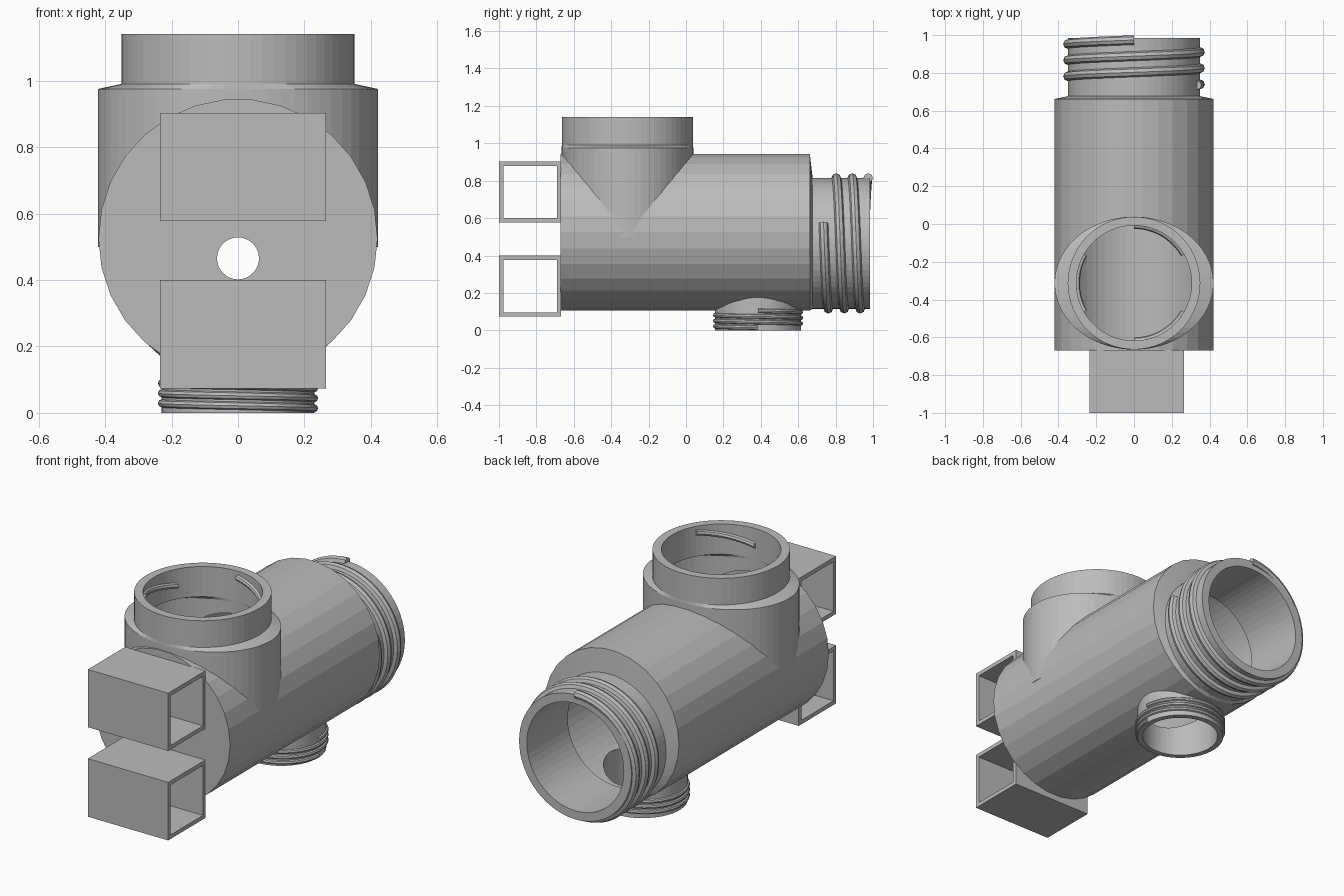
import bpy, bmesh
from math import pi, cos, sin, radians

if "Cube" in bpy.data.objects:
    bpy.data.objects.remove(bpy.data.objects["Cube"])

grey = bpy.data.materials.new("plain grey")
grey.diffuse_color = (0.5, 0.5, 0.5, 1)
grey.use_nodes = True
grey.node_tree.nodes["Principled BSDF"].inputs["Base Color"].default_value = grey.diffuse_color
N = 60


def skin(name, rings, cyclic=False):
    """Join equal-length rings with quads; cap the ends or close the loop."""
    bm = bmesh.new()
    vs = [[bm.verts.new(p) for p in r] for r in rings]
    pairs = list(zip(vs, vs[1:])) + ([(vs[-1], vs[0])] if cyclic else [])
    for a, b in pairs:
        for i in range(len(a)):
            j = (i + 1) % len(a)
            bm.faces.new((a[i], a[j], b[j], b[i]))
    if not cyclic:
        bm.faces.new(vs[0])
        bm.faces.new(vs[-1])
    bmesh.ops.recalc_face_normals(bm, faces=bm.faces)
    me = bpy.data.meshes.new(name)
    bm.to_mesh(me)
    bm.free()
    me.materials.append(grey)
    ob = bpy.data.objects.new(name, me)
    bpy.context.collection.objects.link(ob)
    return ob


def ring_y(y, r, cz, coarse=False):
    """Circle around the y axis; coarse gives a 30-sided outline."""
    k = cos(pi / 30) if coarse else 1
    return [(r * (k if i % 2 else 1) * cos(2 * pi * i / N), y,
             cz + r * (k if i % 2 else 1) * sin(2 * pi * i / N)) for i in range(N)]


def ring_z(z, rx, ry, cy):
    return [(rx * cos(2 * pi * i / N), cy + ry * sin(2 * pi * i / N), z) for i in range(N)]


def boolean(ob, other, op):
    m = ob.modifiers.new("cut", 'BOOLEAN')
    m.operation, m.solver, m.object = op, 'EXACT', other
    bpy.context.view_layer.objects.active = ob
    bpy.ops.object.modifier_apply(modifier=m.name)
    bpy.data.objects.remove(other)


def thread(name, place, a0, a1, h0, h1, r, dr, dh):
    """Raised rounded ridge along a helix; place maps (radius, angle, height) to xyz."""
    n = max(12, int(abs(a1 - a0) / 6))
    rings = []
    for i in range(n + 1):
        t = i / n
        a, h = radians(a0 + (a1 - a0) * t), h0 + (h1 - h0) * t
        rings.append([place(r + dr * cos(q * pi / 4), a, h + dh * sin(q * pi / 4))
                      for q in range(8)])
    return skin(name, rings)


# main barrel with offset neck, side port and drain port
PY, DY, MZ, NZ = -0.313, 0.385, 0.525, 0.465
body = skin("body", [ring_y(-0.67, 0.42, MZ, True), ring_y(0.662, 0.42, MZ, True),
                     ring_y(0.677, 0.35, NZ), ring_y(0.985, 0.35, NZ)])
boolean(body, skin("port", [ring_z(0.5, 0.421, 0.352, PY), ring_z(0.975, 0.421, 0.352, PY),
                            ring_z(0.99, 0.351, 0.351, PY), ring_z(1.14, 0.351, 0.351, PY)]), 'UNION')
boolean(body, skin("drain", [ring_z(0, 0.23, 0.23, DY), ring_z(0.25, 0.23, 0.23, DY)]), 'UNION')

# hollow interior and the openings
boolean(body, skin("chamber", [ring_y(-0.63, 0.37, MZ), ring_y(0.62, 0.37, MZ),
                               ring_y(0.621, 0.302, NZ), ring_y(1.02, 0.302, NZ)]), 'DIFFERENCE')
boolean(body, skin("port_bore", [ring_z(0.55, 0.362, 0.305, PY), ring_z(0.955, 0.362, 0.305, PY),
                                 ring_z(0.97, 0.305, 0.305, PY), ring_z(1.2, 0.305, 0.305, PY)]), 'DIFFERENCE')
boolean(body, skin("drain_bore", [ring_z(-0.05, 0.2, 0.2, DY), ring_z(0.3, 0.2, 0.2, DY)]), 'DIFFERENCE')
boolean(body, skin("front_hole", [ring_y(-0.75, 0.063, NZ), ring_y(-0.5, 0.063, NZ)]), 'DIFFERENCE')

# screw threads
thread("neck_thread", lambda r, a, h: (r * cos(a), h, NZ + r * sin(a)),
       18, 18 - 2.8 * 360, 0.735, 0.974, 0.35, 0.025, 0.025)
around_drain = lambda r, a, h: (r * cos(a), DY + r * sin(a), h)
thread("drain_thread", around_drain, 0, 1080, 0.104, 0.014, 0.23, 0.011, 0.012)
around_port = lambda r, a, h: (r * cos(a), PY + r * sin(a), h)
for k in range(3):
    a = 30 + 120 * k
    thread(f"port_thread_{k + 1}", around_port, a, a + 60, 1.045, 1.105, 0.305, 0.018, 0.016)


# square tube brackets on the front plate
def rect(x, z0, z1, w):
    y0, y1 = -1 + w, -0.667 - w
    return [(x, y0, z0 + w), (x, y1, z0 + w), (x, y1, z1 - w), (x, y0, z1 - w)]


for name, z0, z1 in (("lower_bracket", 0.073, 0.4), ("upper_bracket", 0.577, 0.902)):
    skin(name, [rect(-0.235, z0, z1, 0), rect(0.265, z0, z1, 0),
                rect(0.265, z0, z1, 0.023), rect(-0.235, z0, z1, 0.023)], True)
